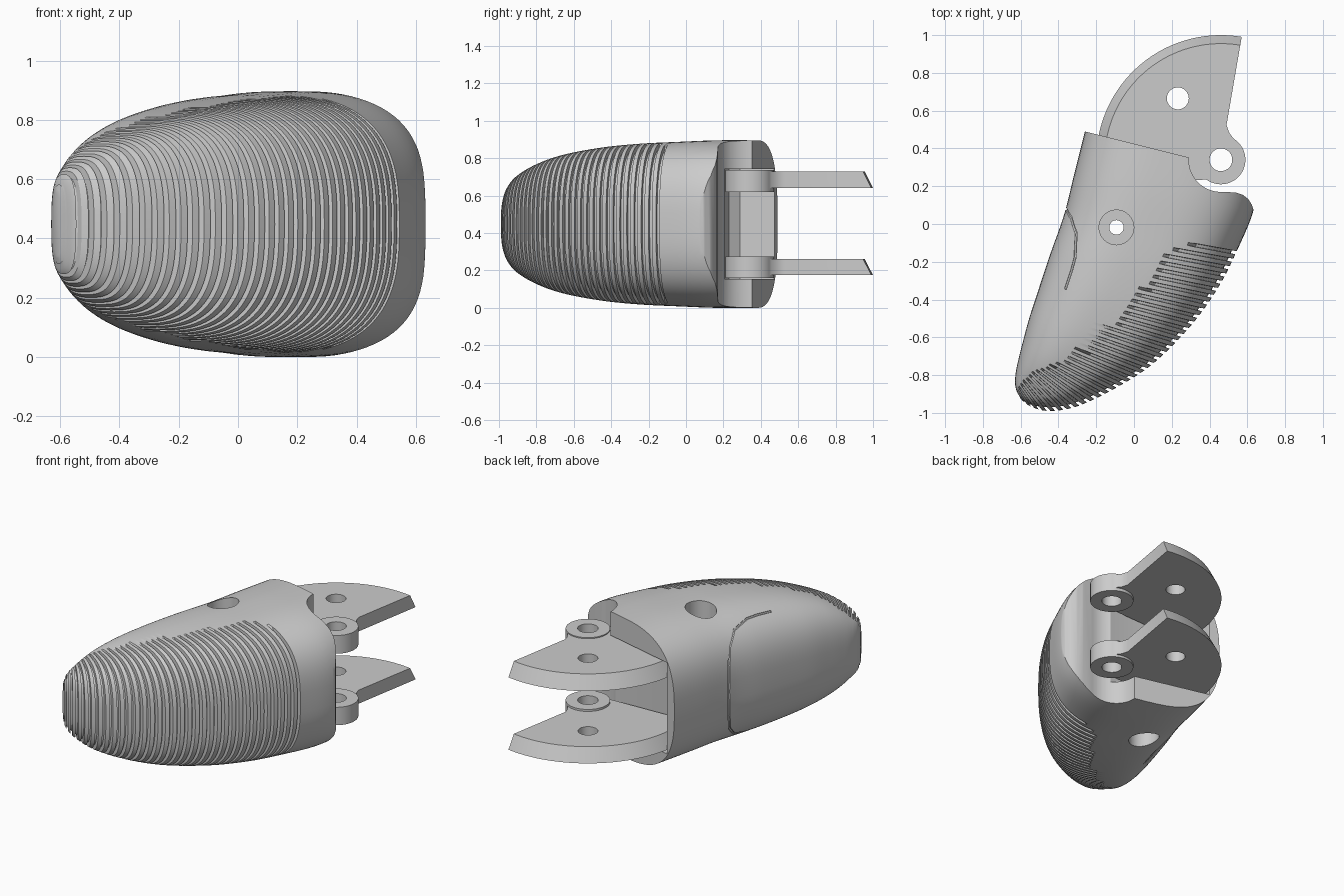
import bpy, bmesh
from math import sin, cos, pi, radians, copysign
from mathutils import Vector

if "Cube" in bpy.data.objects:
    bpy.data.objects.remove(bpy.data.objects["Cube"])

MID = 0.448                      # mid height of the symmetric shell
HINGE = (0.46, 0.34)
# Sections: dorsal x, y, pad-side x, y, half height
SECTIONS = [(-.26, .49, .66, .26, .448), (-.315, .27, .632, .07, .448),
            (-.37, .05, .555, -.12, .44), (-.44, -.15, .45, -.33, .43),
            (-.50, -.33, .30, -.54, .41), (-.555, -.50, .10, -.74, .375),
            (-.59, -.63, -.10, -.87, .33), (-.61, -.71, -.30, -.965, .275),
            (-.625, -.78, -.45, -.99, .215), (-.63, -.84, -.55, -.965, .165),
            (-.622, -.885, -.60, -.925, .11)]
# Where the grip grooves begin across a section (0 dorsal, 1 pad side)
GRIP = [(2, .86), (2.15, .75), (2.3, .66), (3, .63), (4, .60), (5, .54),
        (6, .43), (7, .28), (8, .24), (10, .2)]


def section(t):
    i = min(int(t), len(SECTIONS) - 2)
    f = t - i
    p = [SECTIONS[max(0, min(len(SECTIONS) - 1, i + k))] for k in (-1, 0, 1, 2)]
    return [0.5 * (2 * b + (c - a) * f + (2 * a - 5 * b + 4 * c - d) * f * f
                   + (3 * b - a - 3 * c + d) * f ** 3) for a, b, c, d in zip(*p)]


def grip_start(t):
    for (a, va), (b, vb) in zip(GRIP, GRIP[1:]):
        if t <= b:
            return va + (vb - va) * (t - a) / (b - a)
    return .2


def spow(v, e):
    return copysign(abs(v) ** e, v)


def shell_point(t, angle, groove=False, n=2.8):
    lx, ly, rx, ry, h = section(t)
    c = Vector(((lx + rx) / 2, (ly + ry) / 2))
    half = Vector(((rx - lx) / 2, (ry - ly) / 2))
    a = half.length
    x, z = a * spow(cos(angle), 2 / n), h * spow(sin(angle), 2 / n)
    if groove and (x / a + 1) / 2 > grip_start(t):
        nrm = Vector((spow(x / a, n - 1) / a, spow(z / h, n - 1) / h)).normalized()
        d = min(.026, .22 * a)
        x, z = x - nrm.x * d, z - nrm.y * d
    p = c + half / a * x
    return Vector((p.x, p.y, MID + z))


def finish(bm, name):
    bmesh.ops.recalc_face_normals(bm, faces=bm.faces)
    me = bpy.data.meshes.new(name)
    bm.to_mesh(me)
    bm.free()
    ob = bpy.data.objects.new(name, me)
    bpy.context.collection.objects.link(ob)
    return ob


def loft(name, rings):
    bm = bmesh.new()
    rows = [[bm.verts.new(p) for p in r] for r in rings]
    n = len(rows[0])
    for r, s in zip(rows, rows[1:]):
        for j in range(n):
            bm.faces.new((r[j], r[(j + 1) % n], s[(j + 1) % n], s[j]))
    bm.faces.new(rows[0])
    bm.faces.new(rows[-1])
    return finish(bm, name)


def prism(name, pts, z0, z1, top=None):
    return loft(name, [[(x, y, z0) for x, y in pts], [(x, y, z1) for x, y in top or pts]])


def arc(c, r, a0, a1, n):
    return [(c[0] + r * cos(radians(a0 + (a1 - a0) * i / n)),
             c[1] + r * sin(radians(a0 + (a1 - a0) * i / n))) for i in range(n + 1)]


def cylinder(name, c, r, z0, z1):
    return prism(name, arc(c, r, 0, 360, 48)[:-1], z0, z1)


def boolean(ob, tool, op='DIFFERENCE'):
    m = ob.modifiers.new('bool', 'BOOLEAN')
    m.operation, m.object, m.solver = op, tool, 'EXACT'
    bpy.context.view_layer.objects.active = ob
    bpy.ops.object.modifier_apply(modifier=m.name)
    bpy.data.objects.remove(tool)


def smooth(ob):
    bpy.ops.object.select_all(action='DESELECT')
    ob.select_set(True)
    bpy.context.view_layer.objects.active = ob
    bpy.ops.object.shade_smooth_by_angle(angle=radians(30))


# Stations along the shell: plain base, evenly spaced ribs and grooves, tip
stations = [(i * .2, False) for i in range(10)]
fine = [2.0 + 7.5 * i / 1500 for i in range(1501)]
length = [0]
for a, b in zip(fine, fine[1:]):
    pa, pb = section(a), section(b)
    length.append(length[-1] + Vector((pb[2] - pa[2], pb[3] - pa[3])).length)


def at_length(s):
    k = next((k for k, v in enumerate(length) if v >= s), len(length) - 1)
    if k == 0:
        return fine[0]
    f = (s - length[k - 1]) / (length[k] - length[k - 1])
    return fine[k - 1] + (fine[k] - fine[k - 1]) * f


RIBS = 35
pitch = length[-1] / RIBS
for k in range(RIBS):
    for f, g in ((.02, False), (.58, False), (.62, True), (.98, True)):
        stations.append((at_length((k + f) * pitch), g))
stations += [(9.52, False), (9.7, False), (9.85, False), (10, False)]

# Fingertip shell
N = 96
shell = loft('fingertip_shell', [[shell_point(t, 2 * pi * j / N, g) for j in range(N)]
                                 for t, g in stations])

# Hinge clearance with rounded lip
boolean(shell, prism('lip_cut', arc(HINGE, .17, 180, 275, 20) +
        [(.54, .166), (.575, .155), (.605, .132), (.625, .1), (.64, .05), (.85, 0),
         (.85, .9), (.29, .9)], -.1, 1))
# Inner pocket for the hinge plates
boolean(shell, prism('pocket_cut', [(-.195, .9), (-.195, .46), (-.21, .29), (-.17, .23),
        (-.1, .21), (.8, .2), (.8, .9)], .155, .742))
# Pin hole with counterbores
PIN = (-.093, -.018)
boolean(shell, cylinder('pin_cut', PIN, .038, -.1, 1))
for z0, z1 in ((-.1, .16), (.74, 1)):
    boolean(shell, cylinder('bore_cut', PIN, .092, z0, z1))


# Nail crease
def crease_cut():
    half = [(1.85, 0), (1.9, .25), (2.05, .5), (2.4, .75), (3, .9), (3.4, .93), (3.9, .95)]
    pts = [(t, -a) for t, a in reversed(half[1:])] + half
    cu = bpy.data.curves.new('crease', 'CURVE')
    cu.dimensions, cu.bevel_depth, cu.bevel_resolution, cu.use_fill_caps = '3D', .008, 1, True
    sp = cu.splines.new('POLY')
    path = []
    for (t0, a0), (t1, a1) in zip(pts, pts[1:]):
        path += [shell_point(t0 + (t1 - t0) * i / 6, pi + a0 + (a1 - a0) * i / 6) for i in range(6)]
    sp.points.add(len(path) - 1)
    for q, p in zip(sp.points, path):
        q.co = (*p, 1)
    ob = bpy.data.objects.new('crease_cut', cu)
    bpy.context.collection.objects.link(ob)
    bpy.ops.object.select_all(action='DESELECT')
    ob.select_set(True)
    bpy.context.view_layer.objects.active = ob
    bpy.ops.object.convert(target='MESH')
    return bpy.context.view_layer.objects.active


boolean(shell, crease_cut())
smooth(shell)

# Hinge plates with chamfered rims, ears and holes
tail = [(-.19, .25), (-.1, .215), (.38, .235), (.46, .34), (.56, .42), (.525, .455),
        (.503, .485), (.49, .525)]
for name, z0, z1, e0, e1 in (('lower_hinge_plate', .175, .262, .16, .275),
                             ('upper_hinge_plate', .64, .73, .62, .737)):
    plate = prism(name, arc(HINGE, .66, 80.4, 186, 48) + tail, z0, z1,
                  arc(HINGE, .615, 80.4, 186, 48) + tail)
    boolean(plate, cylinder('ear', HINGE, .13, e0, e1), 'UNION')
    boolean(plate, cylinder('hinge_hole', HINGE, .06, -.1, 1))
    boolean(plate, cylinder('link_hole', (.232, .665), .058, -.1, 1))
    smooth(plate)
